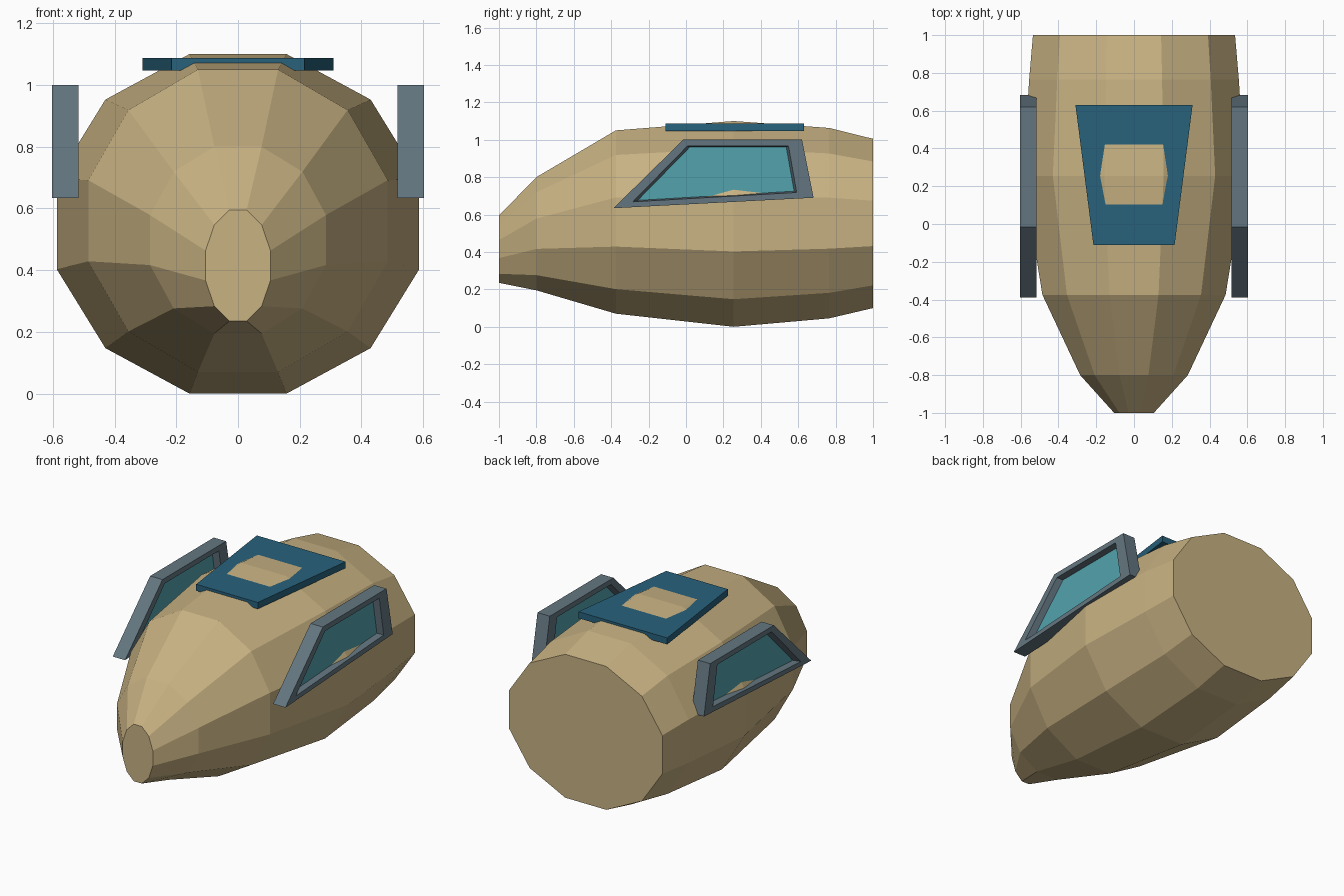
import bpy, bmesh, math

if "Cube" in bpy.data.objects:
    bpy.data.objects.remove(bpy.data.objects["Cube"])


def material(name, rgb):
    m = bpy.data.materials.new(name)
    m.diffuse_color = (*rgb, 1)
    m.use_nodes = True
    m.node_tree.nodes["Principled BSDF"].inputs["Base Color"].default_value = m.diffuse_color
    return m


TAN = material("tan hull", (0.578, 0.445, 0.225))
SLATE = material("slate frame", (0.127, 0.181, 0.216))
GLASS = material("teal glass", (0.084, 0.362, 0.423))
BLUE = material("blue roof", (0.021, 0.122, 0.202))


def loft(name, loops, mat, caps=True, closed=False, mirror=False):
    """Skin matching point loops; cap the ends or join last loop to first."""
    bm = bmesh.new()
    rings = [[bm.verts.new(p) for p in loop] for loop in loops]
    pairs = list(zip(rings, rings[1:]))
    if closed:
        pairs.append((rings[-1], rings[0]))
    for a, b in pairs:
        for i in range(len(a)):
            j = (i + 1) % len(a)
            bm.faces.new((a[i], a[j], b[j], b[i]))
    if caps:
        bm.faces.new(rings[0][::-1])
        bm.faces.new(rings[-1])
    bmesh.ops.recalc_face_normals(bm, faces=bm.faces)
    me = bpy.data.meshes.new(name)
    bm.to_mesh(me)
    bm.free()
    me.materials.append(mat)
    ob = bpy.data.objects.new(name, me)
    bpy.context.collection.objects.link(ob)
    if mirror:
        mod = ob.modifiers.new("mirror", 'MIRROR')
        mod.use_axis = (True, False, False)
    return ob


# Hull: twelve-sided sections as (y, half width, bottom z, top z)
sections = [(-1.0, 0.105, 0.235, 0.595), (-0.8, 0.285, 0.195, 0.80),
            (-0.375, 0.485, 0.07, 1.05), (0.255, 0.587, 0.0, 1.10),
            (0.765, 0.555, 0.045, 1.063), (1.0, 0.535, 0.10, 1.005)]
flat = math.cos(math.radians(15))


def hull_ring(y, w, lo, hi):
    ring = []
    for k in range(12):
        a = math.radians(15 + 30 * k)
        ring.append((w / flat * math.cos(a), y,
                     (lo + hi) / 2 + (hi - lo) / 2 / flat * math.sin(a)))
    return ring


loft("hull", [hull_ring(*s) for s in sections], TAN)

# Side windows: frame with a recessed pane, mirrored to the left
outer = [(-0.388, 0.634), (-0.015, 1.0), (0.62, 1.0), (0.682, 0.69)]
inner = [(-0.285, 0.668), (0.008, 0.967), (0.548, 0.967), (0.592, 0.718)]
pane = [(-0.258, 0.676), (0.02, 0.96), (0.536, 0.96), (0.578, 0.725)]


def at(x, loop):
    return [(x, y, z) for y, z in loop]


loft("side_window_frame",
     [at(0.517, outer), at(0.603, outer), at(0.603, inner),
      at(0.56, pane), at(0.517, inner)],
     SLATE, caps=False, closed=True, mirror=True)
loft("side_window_glass", [at(0.557, pane), at(0.565, pane)], GLASS, mirror=True)

# Roof panel: tapered slab the hull crown pokes through
roof = [(-0.215, -0.11), (0.215, -0.11), (0.31, 0.63), (-0.31, 0.63)]
loft("roof_panel", [[(x, y, z) for x, y in roof] for z in (1.047, 1.088)], BLUE)
